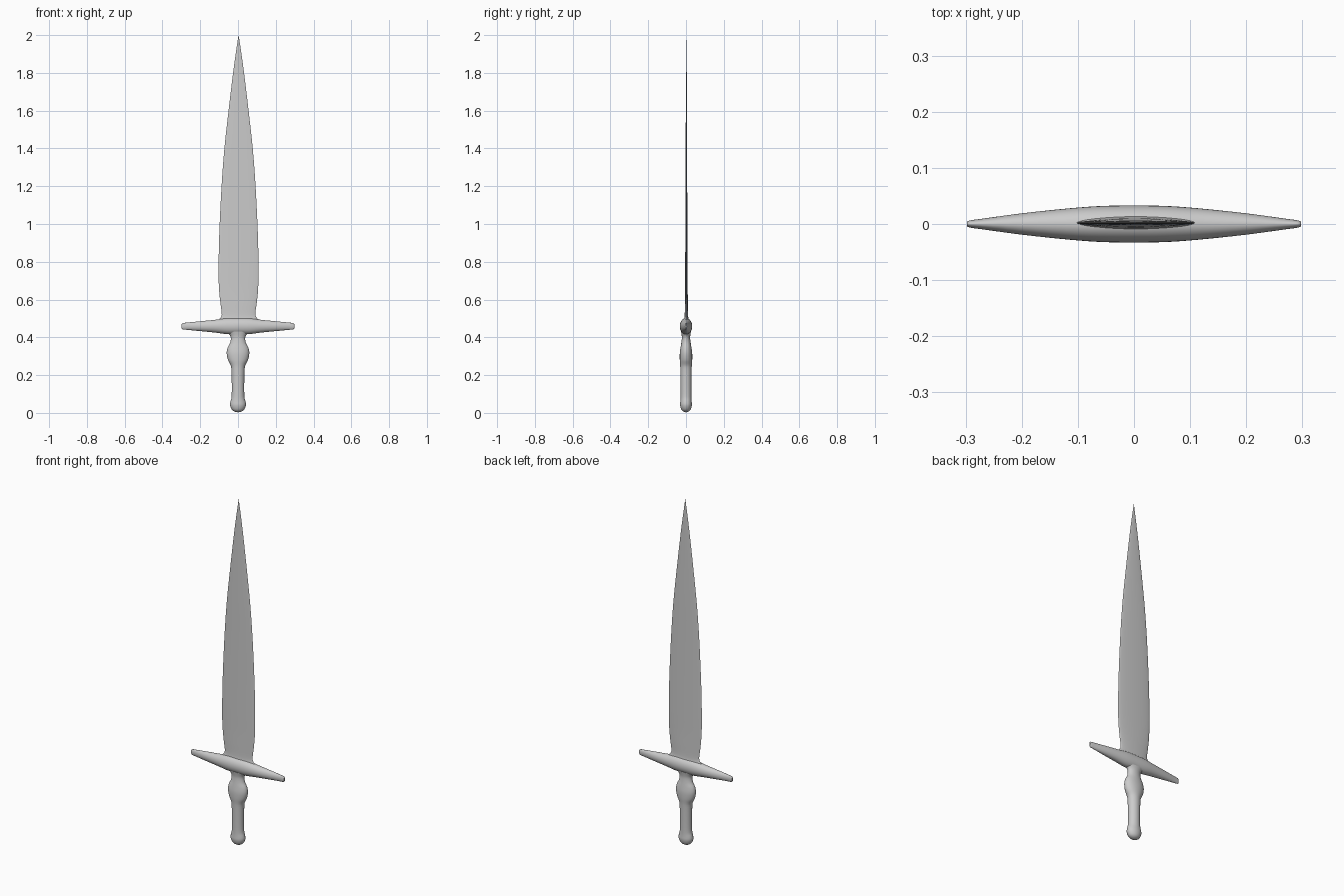
import bpy, bmesh, math
from mathutils import Vector

if "Cube" in bpy.data.objects:
    bpy.data.objects.remove(bpy.data.objects["Cube"])


def smooth_stations(pts, steps):
    """Catmull-Rom through (position, half_width, half_depth, offset...) stations."""
    v = [Vector(p) for p in pts]
    out = []
    for i in range(len(v) - 1):
        a, b, c, d = v[max(i - 1, 0)], v[i], v[i + 1], v[min(i + 2, len(v) - 1)]
        for k in range(steps):
            t = k / steps
            out.append(0.5 * (2 * b + (c - a) * t + (2 * a - 5 * b + 4 * c - d) * t * t
                              + (3 * b - a - 3 * c + d) * t ** 3))
    return out + [v[-1]]


def loft(name, stations, place, sides=32, lens=1.0, angle=50):
    """Skin elliptical (or lens shaped) rings; place(position, u, v) gives the point."""
    bm = bmesh.new()
    rings = []
    for s, w, d in stations:
        ring = []
        for k in range(sides):
            a = math.tau * k / sides
            y = math.copysign(abs(math.sin(a)) ** lens, math.sin(a))
            ring.append(bm.verts.new(place(s, max(w, 0.0004) * math.cos(a), max(d, 0.0004) * y)))
        rings.append(ring)
    for r, q in zip(rings, rings[1:]):
        for k in range(sides):
            n = (k + 1) % sides
            bm.faces.new((r[k], r[n], q[n], q[k]))
    bm.faces.new(rings[0])
    bm.faces.new(rings[-1])
    bmesh.ops.recalc_face_normals(bm, faces=bm.faces)
    me = bpy.data.meshes.new(name)
    bm.to_mesh(me)
    bm.free()
    ob = bpy.data.objects.new(name, me)
    bpy.context.collection.objects.link(ob)
    bpy.ops.object.select_all(action='DESELECT')
    bpy.context.view_layer.objects.active = ob
    ob.select_set(True)
    bpy.ops.object.shade_smooth_by_angle(angle=math.radians(angle))
    return ob


# Leaf shaped blade with a flared root
blade = [(0.475, 0.13, 0.020), (0.495, 0.105, 0.012), (0.52, 0.089, 0.009),
         (0.58, 0.096, 0.008), (0.65, 0.103, 0.007), (0.75, 0.106, 0.0065),
         (0.95, 0.102, 0.0055), (1.2, 0.090, 0.0045), (1.4, 0.075, 0.004),
         (1.6, 0.053, 0.003), (1.8, 0.029, 0.002), (1.95, 0.008, 0.001), (2.0, 0.0, 0.0)]
loft("blade", smooth_stations(blade, 4), lambda s, u, v: (0.003 + u, 0.002 + v, s), lens=1.2)

# Crossguard: tapered along x, blunt rounded tips
half = [(0.0, 0.043, 0.033), (0.06, 0.042, 0.032), (0.12, 0.034, 0.0275),
        (0.2, 0.026, 0.019), (0.27, 0.019, 0.0095), (0.292, 0.017, 0.0065), (0.298, 0.012, 0.004)]
guard = [(-s, w, d) for s, w, d in reversed(half[1:])] + half
loft("crossguard", smooth_stations(guard, 3), lambda s, u, v: (s, v, 0.459 + u))

# Grip with a swelling below the guard and a rounded pommel end
grip = [(0.003, 0.0, 0.0), (0.007, 0.018, 0.014), (0.018, 0.033, 0.025), (0.04, 0.042, 0.031),
        (0.06, 0.040, 0.030), (0.085, 0.034, 0.029), (0.15, 0.033, 0.029), (0.23, 0.035, 0.030),
        (0.255, 0.040, 0.031), (0.28, 0.053, 0.033), (0.315, 0.060, 0.033), (0.345, 0.055, 0.029),
        (0.37, 0.042, 0.025), (0.395, 0.038, 0.022), (0.412, 0.043, 0.023), (0.43, 0.06, 0.026)]
loft("grip", smooth_stations(grip, 3), lambda s, u, v: (u, v, s))
